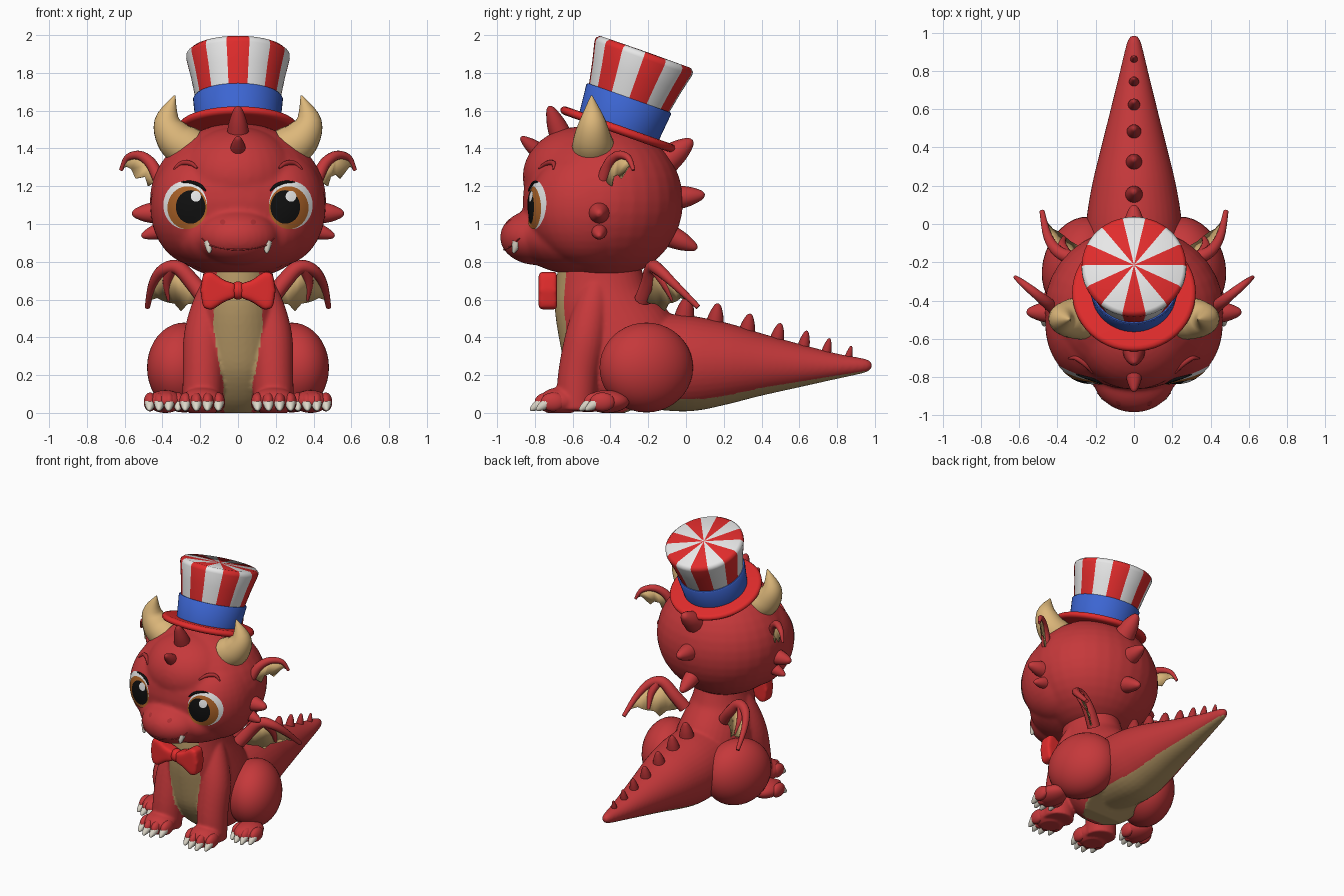
import bpy, bmesh, math
from mathutils import Vector, Matrix
from mathutils.bvhtree import BVHTree

if "Cube" in bpy.data.objects:
    bpy.data.objects.remove(bpy.data.objects["Cube"])


def material(name, r, g, b):
    m = bpy.data.materials.new(name)
    m.use_nodes = True
    m.diffuse_color = (r, g, b, 1)
    m.node_tree.nodes["Principled BSDF"].inputs["Base Color"].default_value = (r, g, b, 1)
    return m


RED = material("skin red", .56, .04, .043)
SPIKE = material("spike red", .42, .028, .031)
BRIGHT = material("cloth red", .75, .025, .025)
HORN = material("horn tan", .72, .475, .195)
BELLY = material("belly tan", .46, .31, .13)
WHITE = material("white", .80, .80, .80)
IVORY = material("claw ivory", .72, .68, .58)
BLUE = material("band blue", .045, .13, .64)
AMBER = material("iris amber", .40, .12, .02)
BLACK = material("black", .005, .005, .005)


def finish(name, bm, *mats):
    bmesh.ops.recalc_face_normals(bm, faces=bm.faces)
    me = bpy.data.meshes.new(name)
    bm.to_mesh(me)
    bm.free()
    for m in mats:
        me.materials.append(m)
    ob = bpy.data.objects.new(name, me)
    bpy.context.scene.collection.objects.link(ob)
    me.shade_smooth()
    me.set_sharp_from_angle(angle=math.radians(50))
    return ob


def ellipsoid(bm, loc, r, turn=0):
    mat = Matrix.Translation(loc) @ Matrix.Rotation(turn, 4, 'Z') @ Matrix.Diagonal((*r, 1))
    bmesh.ops.create_uvsphere(bm, u_segments=32, v_segments=20, radius=1, matrix=mat)


def spline(p, i, t):
    a, b, c, d = p[max(i - 1, 0)], p[i], p[i + 1], p[min(i + 2, len(p) - 1)]
    return b + (c - a) * t / 2 + (a - 2.5 * b + 2 * c - d / 2) * t * t + (1.5 * (b - c) + (d - a) / 2) * t ** 3


def loft(bm, pts, radii, ref=(1, 0, 0), segs=24, steps=5):
    """Tapered tube through pts; each radius is a number or (along ref, across)."""
    P = [Vector(p) for p in pts]
    R = [Vector(r if isinstance(r, tuple) else (r, r)) for r in radii]
    path = [(spline(P, i, k / steps), spline(R, i, k / steps)) for i in range(len(P) - 1) for k in range(steps)]
    path.append((P[-1], R[-1]))
    rings = []
    for i, (c, r) in enumerate(path):
        t = (path[min(i + 1, len(path) - 1)][0] - path[max(i - 1, 0)][0]).normalized()
        u = Vector(ref)
        u = (u - t * u.dot(t)).normalized()
        v = t.cross(u)
        angs = [2 * math.pi * k / segs for k in range(segs)]
        rings.append([bm.verts.new(c + u * math.cos(a) * max(r[0], .002) + v * math.sin(a) * max(r[1], .002))
                      for a in angs])
    for a, b in zip(rings, rings[1:]):
        for k in range(segs):
            bm.faces.new((a[k], a[(k + 1) % segs], b[(k + 1) % segs], b[k]))
    bm.faces.new(rings[0])
    bm.faces.new(rings[-1])


def tube(name, pts, radii, mat, ref=(0, 1, 0), segs=16):
    bm = bmesh.new()
    loft(bm, pts, radii, ref, segs)
    return finish(name, bm, mat)


def spike(name, base, tip, r, mat=SPIKE):
    b, t = Vector(base), Vector(tip)
    ref = (1, 0, 0) if abs((t - b).normalized().x) < .8 else (0, 1, 0)
    return tube(name, [b, b.lerp(t, .5), b.lerp(t, .9), t], [r, r * .76, r * .36, .002], mat, ref)


def fuse(name, bm, voxel, smooth, *mats):
    """Melt overlapping volumes into one skin that rests on the floor."""
    ob = finish(name, bm, *mats)
    m = ob.modifiers.new("melt", 'REMESH')
    m.mode, m.voxel_size, m.use_smooth_shade = 'VOXEL', voxel, True
    s = ob.modifiers.new("soften", 'SMOOTH')
    s.factor, s.iterations = .5, smooth
    deps = bpy.context.evaluated_depsgraph_get()
    me = bpy.data.meshes.new_from_object(ob.evaluated_get(deps))
    ob.modifiers.clear()
    ob.data = me
    me.materials.clear()
    for mat in mats:
        me.materials.append(mat)
    for v in me.vertices:
        v.co.z = max(v.co.z, 0)
    me.shade_smooth()
    return ob


# Torso, tail and front legs in one skin
bm = bmesh.new()
loft(bm, [(0, -.46, .86), (0, -.455, .7), (0, -.43, .55), (0, -.345, .35), (0, -.27, .17), (0, -.22, .04)],
     [(.17, .2), (.19, .235), (.225, .268), (.26, .315), (.26, .28), (.2, .2)], segs=40)
loft(bm, [(0, -.25, .28), (0, 0, .262), (0, .2, .26), (0, .4, .255), (0, .6, .25), (0, .8, .247), (0, .95, .25),
          (0, .985, .25)],
     [.25, (.25, .255), (.22, .22), (.172, .165), (.122, .115), (.073, .067), (.036, .036), .012], segs=40)
for s in (-1, 1):
    loft(bm, [(s * .1, -.46, .74), (s * .15, -.495, .57), (s * .178, -.53, .4), (s * .185, -.57, .2),
              (s * .19, -.585, .01)], [.06, .092, .11, .108, .105])
    ellipsoid(bm, (s * .19, -.67, .06), (.115, .11, .075))
body = fuse("body", bm, .0095, 8, RED, BELLY)
for f in body.data.polygons:
    c, n = f.center, f.normal
    half = .075 + .055 * min(1, max(0, (c.z - .1) / .35)) - .07 * max(0, c.z - .5)
    chest = n.y < -.25 and abs(c.x) < half and c.y < -.3 and abs(n.x) < .75
    under = n.z < -.75 and abs(c.x) < .2 and c.y > -.42 and c.z < .25
    f.material_index = int(chest or under)

# Haunches, rear feet, toes and claws
for s, side in ((-1, "right"), (1, "left")):
    bm = bmesh.new()
    ellipsoid(bm, (s * .285, -.21, .24), (.188, .255, .238), s * .35)
    finish(side + "_haunch", bm, RED)
    bm = bmesh.new()
    ellipsoid(bm, (s * .385, -.42, .06), (.095, .12, .06))
    finish(side + "_rear_foot", bm, RED)
    for label, cx, cy, spread in (("front", .19, -.735, .029), ("rear", .39, -.475, .025)):
        bm = bmesh.new()
        for i in (-3, -1, 1, 3):
            x, y = s * cx + i * spread, cy + .004 * (i * i - 1)
            ellipsoid(bm, (x, y, .058), (.034, .066, .05))
            spike(side + "_" + label + "_claw", (x, y - .03, .055), (x * 1.01, y - .09, .014), .03, IVORY)
        finish(side + "_" + label + "_toes", bm, RED)

# Head
bm = bmesh.new()
ellipsoid(bm, (0, -.44, 1.12), (.468, .425, .415))
ellipsoid(bm, (0, -.55, .935), (.37, .36, .205))
ellipsoid(bm, (0, -.56, 1.25), (.32, .305, .265))
ellipsoid(bm, (0, -.785, .93), (.22, .2, .148))
for s in (-1, 1):
    ellipsoid(bm, (s * .22, -.52, 1.09), (.245, .312, .31))
head = fuse("head", bm, .013, 9, RED)
skin = BVHTree.FromPolygons([v.co for v in head.data.vertices], [p.vertices for p in head.data.polygons])


def on_face(x, z, lift=0.0):
    hit, normal, _, _ = skin.ray_cast(Vector((x, -2, z)), Vector((0, 1, 0)))
    return hit + normal * lift


def face_disc(name, x, z, rx, rz, lift, mat):
    """Thin oval patch that follows the face."""
    bm = bmesh.new()
    rings, n = 7, 40
    mid = bm.verts.new(on_face(x, z, lift))
    prev = None
    for k in range(1, rings + 1):
        ring = [bm.verts.new(on_face(x + rx * k / rings * math.cos(2 * math.pi * i / n),
                                     z + rz * k / rings * math.sin(2 * math.pi * i / n), lift)) for i in range(n)]
        for i in range(n):
            j = (i + 1) % n
            bm.faces.new((prev[i], prev[j], ring[j], ring[i]) if prev else (mid, ring[i], ring[j]))
        prev = ring
    return finish(name, bm, mat)


# Face details
for s, side in ((-1, "right"), (1, "left")):
    face_disc(side + "_eye_white", s * .278, 1.1, .115, .126, .003, WHITE)
    face_disc(side + "_iris", s * .266, 1.086, .104, .112, .005, AMBER)
    face_disc(side + "_pupil", s * .248, 1.09, .077, .087, .007, BLACK)
    face_disc(side + "_glint", s * .25 + .028, 1.145, .027, .028, .009, WHITE)
    lid = [on_face(s * x, z, .004) for x, z in ((.17, 1.175), (.2, 1.203), (.25, 1.22), (.3, 1.22))]
    tube(side + "_lash", lid, [.004, .009, .008, .003], BLACK, segs=8)
    brow = [on_face(s * x, z, .002) for x, z in ((.215, 1.295), (.25, 1.32), (.3, 1.32), (.34, 1.288))]
    tube(side + "_brow", brow, [.005, .013, .013, .004], SPIKE, segs=10)
    face_disc(side + "_nostril", s * .08, 1.008, .014, .013, .004, SPIKE)
    fang = on_face(s * .155, .885)
    spike(side + "_fang", fang + Vector((0, .016, .02)), fang + Vector((-s * .003, -.004, -.04)), .025, IVORY)
smile = [on_face(x, z, .001) for x, z in ((-.19, .925), (-.14, .885), (0, .865), (.14, .885), (.19, .925))]
tube("mouth_line", smile, [.003, .004, .005, .004, .003], SPIKE, ref=(0, 0, 1), segs=8)


# Bony fan with a scalloped membrane, used for ears and wings
def fan(name, s, bones, outline, radius, root, slope, sweep):
    def place(x, z):
        out = x - root[0]
        return Vector((s * x, root[1] + slope * out + sweep * max(0, .8 - z) * max(0, out), z))
    for i, b in enumerate(bones):
        k = len(b)
        size = radius if i == 0 else radius * .7
        tube(name + "_bone", [place(*p) for p in b], [size * (1 - .7 * (j / (k - 1)) ** 1.5) for j in range(k)], RED,
             segs=12)
    bm = bmesh.new()
    bm.faces.new([bm.verts.new(place(*p)) for p in outline])
    bmesh.ops.triangulate(bm, faces=bm.faces)
    ob = finish(name + "_membrane", bm, HORN)
    m = ob.modifiers.new("thickness", 'SOLIDIFY')
    m.thickness, m.offset = .008, 0


for s, side in ((-1, "right"), (1, "left")):
    fan(side + "_ear", s,
        [((.42, 1.24), (.46, 1.32), (.52, 1.363), (.585, 1.35), (.62, 1.285))],
        [(.43, 1.23), (.46, 1.32), (.52, 1.363), (.585, 1.345), (.618, 1.29), (.59, 1.305), (.563, 1.29), (.54, 1.24),
         (.518, 1.262), (.49, 1.25), (.475, 1.2)], .033, (.43, -.43), .8, 0)
    fan(side + "_wing", s,
        [((.17, .6), (.24, .69), (.32, .77), (.4, .755), (.452, .68), (.48, .56)),
         ((.35, .77), (.375, .69), (.365, .595))],
        [(.18, .6), (.24, .7), (.32, .775), (.4, .76), (.452, .68), (.48, .56), (.455, .6), (.425, .61), (.395, .595),
         (.365, .585), (.335, .58), (.3, .54), (.27, .575), (.23, .58)], .046, (.2, -.22), .25, 3.2)
    tube(side + "_horn", [(s * .265, -.49, 1.4), (s * .335, -.495, 1.455), (s * .374, -.495, 1.55), (s * .335, -.5, 1.68)],
         [.115, .1, .068, .004], HORN, segs=24)
    spike(side + "_cheek_spike_upper", (s * .43, -.46, 1.06), (s * .562, -.46, 1.055), .06, RED)
    spike(side + "_cheek_spike_lower", (s * .41, -.46, .965), (s * .512, -.46, .935), .045, RED)

# Crest spikes on the head, then along the back and tail
for y, z, ty, tz, r in ((-.66, 1.46, -.725, 1.625, .062), (-.78, 1.385, -.875, 1.46, .045), (-.1, 1.34, .035, 1.445, .075),
                        (-.05, 1.14, .1, 1.155, .065), (-.08, .935, .06, .87, .06)):
    spike("crest_spike", (0, y, z), (0, ty, tz), r, SPIKE if y < -.5 else RED)
for y, z, tz, r in ((-.01, .5, .62, .055), (.15, .46, .58, .05), (.32, .42, .525, .046), (.48, .38, .475, .04),
                    (.62, .34, .435, .034), (.74, .31, .395, .028), (.855, .275, .355, .022)):
    spike("tail_spike", (0, y, z), (0, y + .02, tz), r)

# Bow tie
bow = [(.01, .685), (.07, .7), (.14, .75), (.185, .74), (.2, .65), (.185, .555), (.14, .543), (.07, .59), (.01, .61)]
for s, side in ((-1, "right"), (1, "left")):
    bm = bmesh.new()
    f = bm.faces.new([bm.verts.new((s * x, -.782, z)) for x, z in bow])
    ext = bmesh.ops.extrude_face_region(bm, geom=[f])
    bmesh.ops.translate(bm, vec=(0, .1, 0), verts=[v for v in ext["geom"] if isinstance(v, bmesh.types.BMVert)])
    fuse(side + "_bow_lobe", bm, .009, 28, BRIGHT)
bm = bmesh.new()
ellipsoid(bm, (0, -.735, .648), (.042, .045, .048))
finish("bow_knot", bm, BRIGHT)

# Tall striped hat, tipped backwards
WEDGE = 2 * math.pi / 14


def hat_part(name, profile, *mats):
    bm = bmesh.new()
    verts = [bm.verts.new((r, 0, z)) for r, z in profile]
    edges = [bm.edges.new(p) for p in zip(verts, verts[1:])]
    bmesh.ops.rotate(bm, verts=verts, cent=(0, 0, 0), matrix=Matrix.Rotation(-math.pi / 2 - WEDGE / 2, 3, 'Z'))
    bmesh.ops.spin(bm, geom=verts + edges, cent=(0, 0, 0), axis=(0, 0, 1), angle=2 * math.pi, steps=56)
    bmesh.ops.remove_doubles(bm, verts=bm.verts, dist=.0005)
    for f in bm.faces:
        c = f.calc_center_median()
        turn = (math.atan2(c.y, c.x) + math.pi / 2 + WEDGE / 2) % (2 * math.pi)
        f.material_index = int(turn / WEDGE) % len(mats)
    ob = finish(name, bm, *mats)
    ob.location = (0, -.36, 1.5)
    ob.rotation_euler.x = math.radians(-19.5)


hat_part("hat_crown", [(0, .1), (.2, .1), (.224, .17), (.25, .3), (.274, .4), (.273, .42), (.255, .436), (0, .438)],
         BRIGHT, WHITE)
hat_part("hat_band", [(.2, 0), (.222, .01), (.238, .17), (.232, .178), (.2, .178)], BLUE)
hat_part("hat_brim", [(0, -.012), (.295, -.022), (.311, -.018), (.322, -.007), (.323, .006), (.314, .019), (.298, .023),
                      (0, .016)], BRIGHT)
